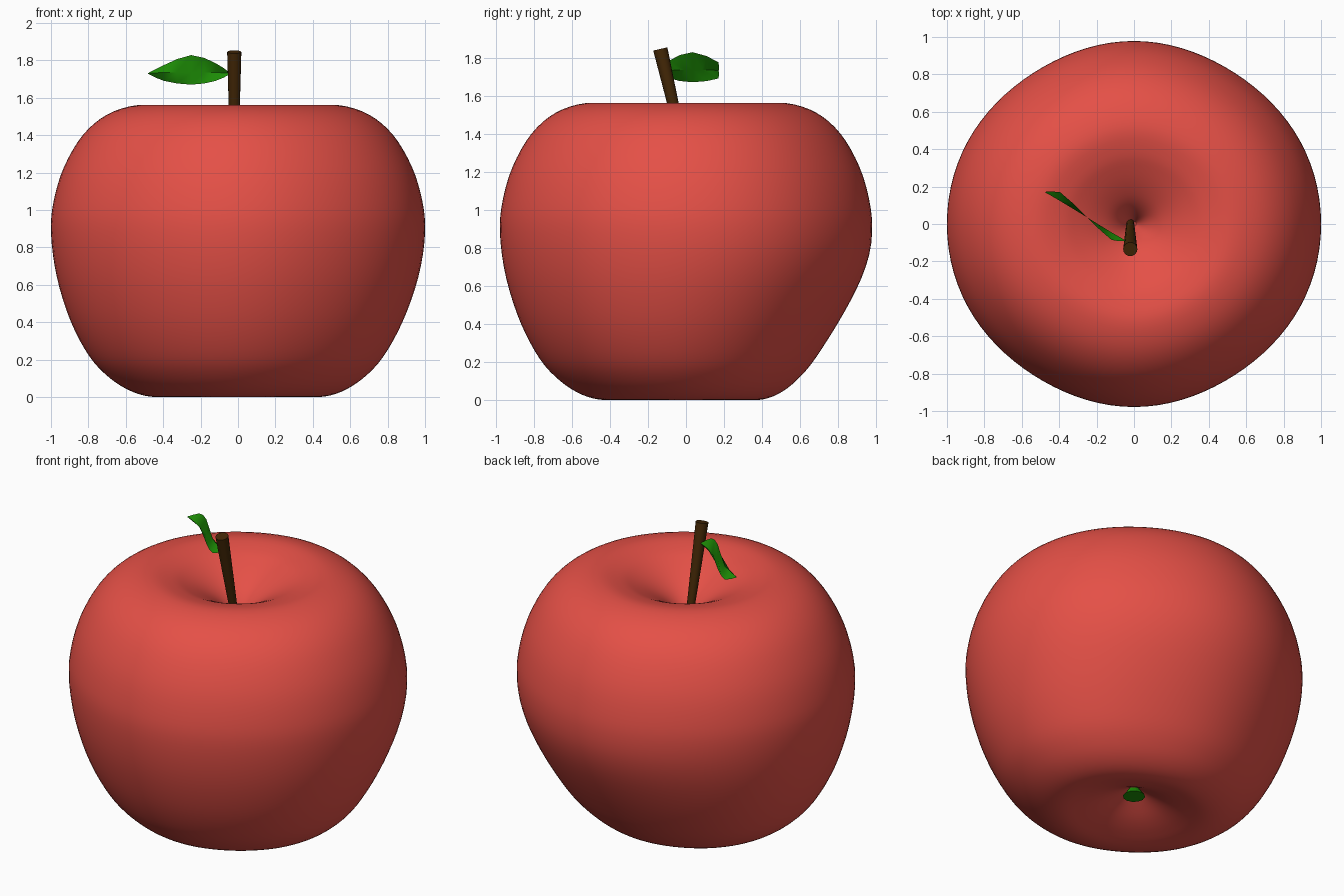
import bpy, bmesh, math
from mathutils import Vector

if "Cube" in bpy.data.objects:
    bpy.data.objects.remove(bpy.data.objects["Cube"])


def material(name, rgb):
    m = bpy.data.materials.new(name)
    m.diffuse_color = (*rgb, 1)
    m.use_nodes = True
    m.node_tree.nodes["Principled BSDF"].inputs["Base Color"].default_value = m.diffuse_color
    return m


RED = material("apple red", (0.78, 0.08, 0.062))
BROWN = material("stem brown", (0.058, 0.021, 0.002))
GREEN = material("leaf green", (0.013, 0.28, 0.002))


def build(name, verts, faces, mat, angle=None):
    mesh = bpy.data.meshes.new(name)
    mesh.from_pydata(verts, [], faces)
    mesh.materials.append(mat)
    bm = bmesh.new()
    bm.from_mesh(mesh)
    bmesh.ops.remove_doubles(bm, verts=bm.verts, dist=1e-5)
    bmesh.ops.recalc_face_normals(bm, faces=bm.faces)
    bm.to_mesh(mesh)
    bm.free()
    ob = bpy.data.objects.new(name, mesh)
    bpy.context.collection.objects.link(ob)
    if angle:
        bpy.ops.object.select_all(action='DESELECT')
        ob.select_set(True)
        bpy.context.view_layer.objects.active = ob
        bpy.ops.object.shade_smooth_by_angle(angle=math.radians(angle))
    return ob


def smooth_path(pts, steps):
    """Catmull-Rom curve through the points."""
    p = [Vector(q) for q in pts]
    p = [2 * p[0] - p[1]] + p + [2 * p[-1] - p[-2]]
    out = []
    for a, b, c, d in zip(p, p[1:], p[2:], p[3:]):
        for i in range(steps):
            t = i / steps
            out.append(0.5 * (2 * b + (c - a) * t + (2 * a - 5 * b + 4 * c - d) * t * t
                              + (3 * b - a - 3 * c + d) * t ** 3))
    return out + [p[-2]]


def loft(rings):
    """Capped skin joining successive closed rings of equal length."""
    n = len(rings[0])
    faces = [(k * n + i, k * n + (i + 1) % n, (k + 1) * n + (i + 1) % n, (k + 1) * n + i)
             for k in range(len(rings) - 1) for i in range(n)]
    faces += [tuple(range(n)), tuple(range((len(rings) - 1) * n, len(rings) * n))]
    return [v for r in rings for v in r], faces


def smoothstep(t):
    t = min(1, max(0, t))
    return t * t * (3 - 2 * t)


# Apple body: revolved profile with soft lobes, slimmer at the lower back
profile = [(0.012, 0.155), (0.05, 0.125), (0.12, 0.09), (0.22, 0.048), (0.33, 0.017),
           (0.45, 0.0), (0.57, 0.028), (0.69, 0.10), (0.80, 0.215), (0.9, 0.405),
           (0.97, 0.64), (1.0, 0.88), (0.985, 1.05), (0.93, 1.23), (0.83, 1.40),
           (0.70, 1.51), (0.54, 1.56), (0.40, 1.54), (0.30, 1.50), (0.20, 1.445),
           (0.12, 1.385), (0.06, 1.31), (0.012, 1.21)]
rings = []
for r, z in smooth_path(profile, 4):
    z = max(z, 0)
    low = smoothstep(((0.95 - z) / 0.95 - 0.1) / 0.8)
    ring = []
    for i in range(96):
        a = math.tau * i / 96
        lobe = (0.983 - 0.003 * math.cos(6 * a) + 0.006 * math.cos(4 * a)
                + 0.014 * math.cos(2 * a))
        back = ((1 + math.cos(a - math.radians(78))) / 2) ** 3
        front = max(0, -math.sin(a))
        s = r * lobe * (1 - low * (0.15 * back + 0.02 * front))
        ring.append((s * math.cos(a), s * math.sin(a), z))
    rings.append(ring)
build("apple_body", *loft(rings), RED, 60)


# Stem and calyx: tapered round rods
def rod(name, a, b, ra, rb, sides, mat):
    a, b = Vector(a), Vector(b)
    q = (b - a).to_track_quat('Z', 'Y')
    rings = [[c + q @ Vector((r * math.cos(math.tau * i / sides), r * math.sin(math.tau * i / sides), 0))
              for i in range(sides)] for c, r in ((a, ra), (b, rb))]
    return build(name, *loft(rings), mat, 40)


rod("stem", (-0.02, 0.005, 1.24), (-0.02, -0.135, 1.845), 0.021, 0.038, 16, BROWN)
rod("calyx", (0, 0, 0.087), (0, 0, 0.135), 0.065, 0.03, 12, GREEN)

# Leaf: folded blade, rows of upper edge, midrib and lower edge
spine = [(-0.04, -0.09, 1.73), (-0.12, -0.045, 1.735), (-0.25, 0.035, 1.735),
         (-0.40, 0.126, 1.735), (-0.48, 0.172, 1.73)]
upper = [(-0.045, -0.09, 1.735), (-0.12, -0.085, 1.785), (-0.25, 0.035, 1.828),
         (-0.395, 0.17, 1.775), (-0.48, 0.172, 1.732)]
lower = [(-0.045, -0.09, 1.725), (-0.12, -0.085, 1.69), (-0.25, 0.035, 1.67),
         (-0.395, 0.17, 1.69), (-0.48, 0.172, 1.728)]
rows = [smooth_path(row, 2) for row in (upper, spine, lower)]
for row in rows:
    for v in row:
        v.y = min(0.174, max(-0.092, v.y))
n = len(rows[0])
faces = [(k * n + i, k * n + i + 1, (k + 1) * n + i + 1, (k + 1) * n + i)
         for k in range(2) for i in range(n - 1)]
build("leaf", sum(rows, []), faces, GREEN, 30)
